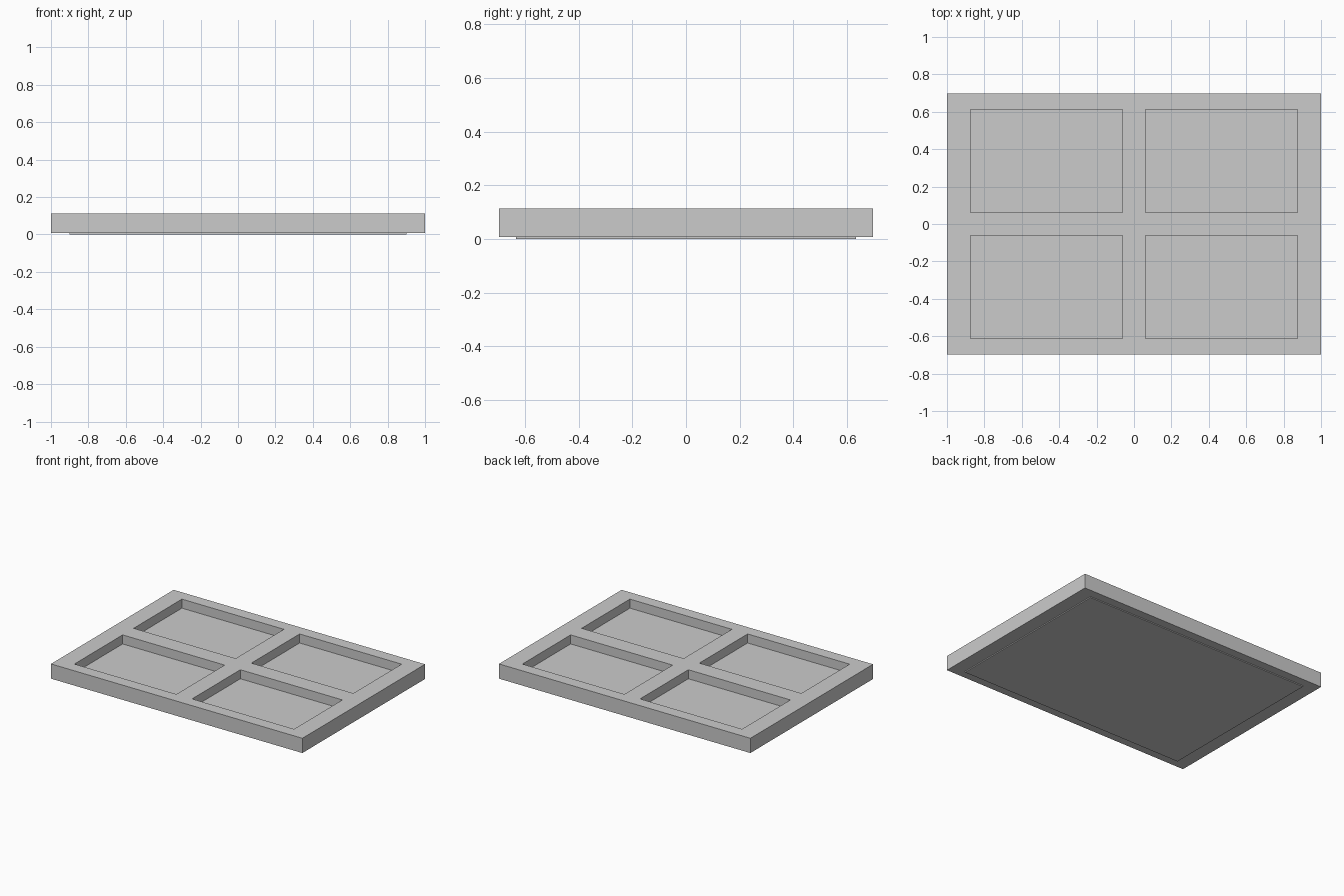
import bpy, bmesh

if "Cube" in bpy.data.objects:
    bpy.data.objects.remove(bpy.data.objects["Cube"])

W, D = 1.0, 0.697            # outer half sizes
OX, OY = 0.874, 0.611        # inner edge of the outer frame
BAR = 0.0625                 # half width of the dividing bars
Z0, Z1 = 0.007, 0.113        # frame bottom and top


def finish(name, bm):
    bmesh.ops.recalc_face_normals(bm, faces=bm.faces)
    me = bpy.data.meshes.new(name)
    bm.to_mesh(me)
    bm.free()
    ob = bpy.data.objects.new(name, me)
    bpy.context.collection.objects.link(ob)
    return ob


def box(name, x0, x1, y0, y1, z0, z1):
    bm = bmesh.new()
    bmesh.ops.create_cube(bm, size=1)
    bmesh.ops.scale(bm, vec=(x1 - x0, y1 - y0, z1 - z0), verts=bm.verts)
    bmesh.ops.translate(bm, vec=((x0 + x1) / 2, (y0 + y1) / 2, (z0 + z1) / 2), verts=bm.verts)
    return finish(name, bm)


# Outer frame: a rectangular ring extruded upward
bm = bmesh.new()
corners = [(-1, -1), (1, -1), (1, 1), (-1, 1)]
outer = [bm.verts.new((sx * W, sy * D, Z0)) for sx, sy in corners]
inner = [bm.verts.new((sx * OX, sy * OY, Z0)) for sx, sy in corners]
for i in range(4):
    j = (i + 1) % 4
    bm.faces.new((outer[i], outer[j], inner[j], inner[i]))
ext = bmesh.ops.extrude_face_region(bm, geom=bm.faces[:], use_keep_orig=True)
top = [g for g in ext["geom"] if isinstance(g, bmesh.types.BMVert)]
bmesh.ops.translate(bm, vec=(0, 0, Z1 - Z0), verts=top)
finish("outer_frame", bm)

# Dividing bars: one full-width crossbar and two upright halves
box("crossbar", -OX, OX, -BAR, BAR, Z0, Z1)
box("front_divider", -BAR, BAR, -OY, -BAR, Z0, Z1)
box("back_divider", -BAR, BAR, BAR, OY, Z0, Z1)

# Backing panel seen through the four openings, just proud of the underside
box("backing_panel", -0.9, 0.9, -0.634, 0.634, 0.0, 0.048)
